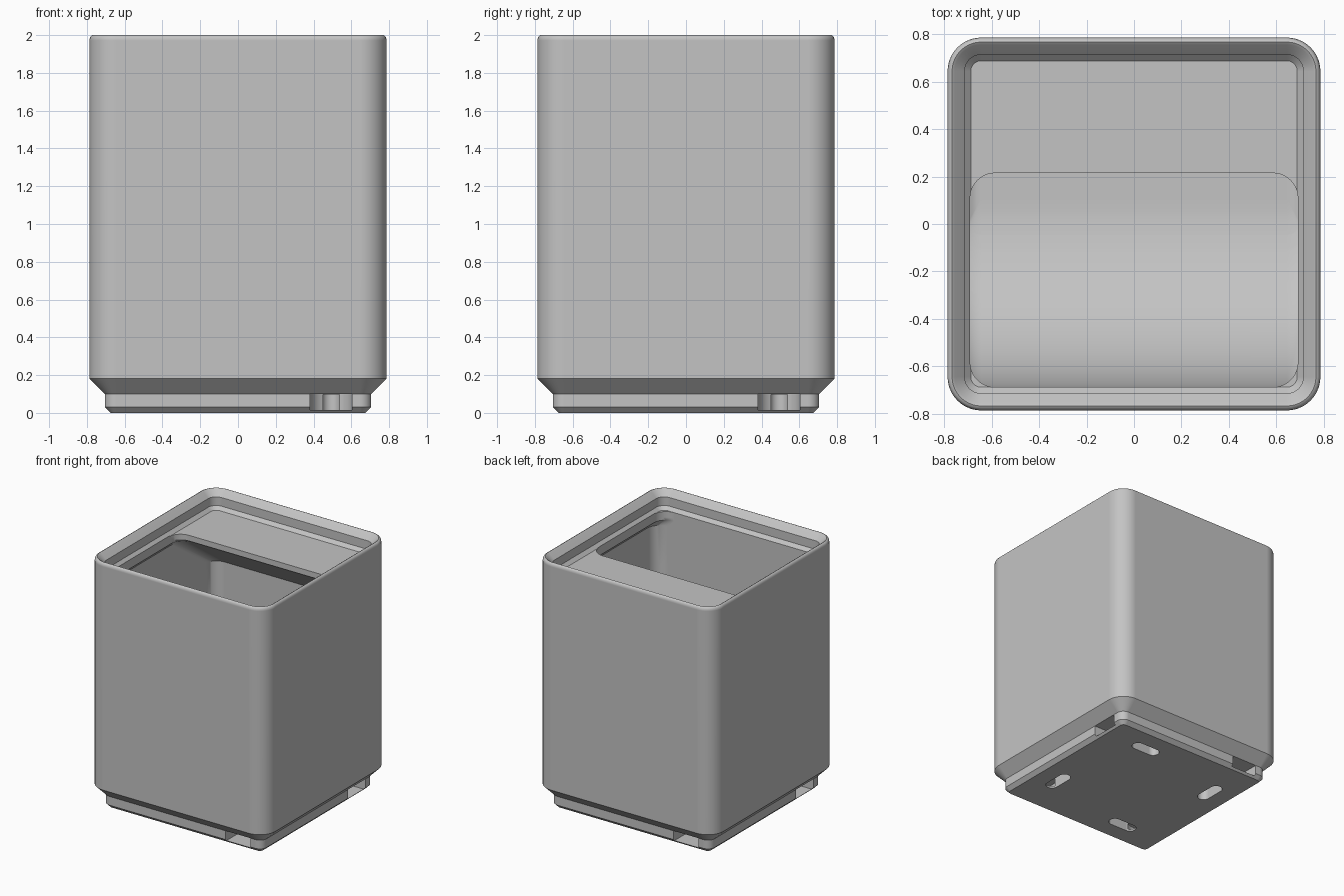
import bpy, bmesh, math

old = bpy.data.objects.get("Cube")
if old:
    bpy.data.objects.remove(old, do_unlink=True)

grey = bpy.data.materials.new("light_grey")
grey.use_nodes = True
colour = (0.55, 0.55, 0.55, 1)
grey.diffuse_color = colour
grey.node_tree.nodes["Principled BSDF"].inputs["Base Color"].default_value = colour


def outline(x0, x1, y0, y1, r, steps=10):
    """Rounded rectangle, counter-clockwise."""
    r = max(r, 0.004)
    corners = [(x1 - r, y1 - r), (x0 + r, y1 - r), (x0 + r, y0 + r), (x1 - r, y0 + r)]
    points = []
    for k, (cx, cy) in enumerate(corners):
        for i in range(steps + 1):
            a = math.pi / 2 * (k + i / steps)
            points.append((cx + r * math.cos(a), cy + r * math.sin(a)))
    return points


def loft(name, layers):
    """Closed solid through stacked rounded rectangles (x0, x1, y0, y1, r, z)."""
    bm = bmesh.new()
    rings = [[bm.verts.new((x, y, layer[5])) for x, y in outline(*layer[:5])]
             for layer in layers]
    n = len(rings[0])
    for low, high in zip(rings, rings[1:]):
        for i in range(n):
            j = (i + 1) % n
            bm.faces.new((low[i], low[j], high[j], high[i]))
    bm.faces.new(rings[0][::-1])
    bm.faces.new(rings[-1])
    bmesh.ops.recalc_face_normals(bm, faces=bm.faces)
    mesh = bpy.data.meshes.new(name)
    bm.to_mesh(mesh)
    bm.free()
    mesh.materials.append(grey)
    obj = bpy.data.objects.new(name, mesh)
    bpy.context.collection.objects.link(obj)
    return obj


def activate(obj):
    bpy.ops.object.select_all(action='DESELECT')
    obj.select_set(True)
    bpy.context.view_layer.objects.active = obj


def carve(target, cutter):
    activate(target)
    mod = target.modifiers.new("carve", 'BOOLEAN')
    mod.operation = 'DIFFERENCE'
    mod.solver = 'EXACT'
    mod.object = cutter
    bpy.ops.object.modifier_apply(modifier=mod.name)
    bpy.data.objects.remove(cutter, do_unlink=True)


# Outer shell: stepped foot, wall, rounded rim, then down the stacking lip to the shelf level
SHELF = 1.856
shell = [(0.675, 0.03, 0), (0.705, 0.06, 0.03), (0.705, 0.06, 0.1), (0.787, 0.142, 0.182),
         (0.787, 0.142, 1.972), (0.784, 0.139, 1.987), (0.777, 0.132, 1.996),
         (0.768, 0.123, 2.0), (0.757, 0.112, 1.993), (0.715, 0.07, 1.951),
         (0.715, 0.07, 1.882), (0.689, 0.044, SHELF)]
bin_body = loft("bin_body", [(-h, h, -h, h, r, z) for h, r, z in shell])

# Cavity: filleted floor, front scoop, overhanging back shelf, narrowing under the lip
FLOOR, WALL, NECK, FILLET, SCOOP = 0.265, 0.751, 0.692, 0.106, 0.795
TIP_Y, TIP_Z = 0.215, SHELF - 0.045
SLOPE = math.tan(math.radians(36))
slope_start = TIP_Z - (WALL - TIP_Y) * SLOPE
neck_z = 1.788


def floor_inset(z):
    d = max(0.0, FILLET - (z - FLOOR))
    return FILLET - math.sqrt(max(0.0, FILLET ** 2 - d ** 2))


def section(z):
    inset = floor_inset(z)
    x = min(WALL - inset, max(NECK, NECK + neck_z - z))
    d = max(0.0, SCOOP - (z - FLOOR))
    front = SCOOP - 0.689 - math.sqrt(max(0.0, SCOOP ** 2 - d ** 2))
    back = WALL - inset
    if z > slope_start:
        back = max(TIP_Y, WALL - (z - slope_start) / SLOPE)
    return (-x, x, front, back, FILLET - inset, z)


levels = {FLOOR, slope_start, neck_z - (WALL - NECK), neck_z, TIP_Z, SHELF + 0.03}
for i in range(1, 25):
    levels.add(FLOOR + SCOOP * (1 - math.cos(math.pi / 2 * i / 24)))
for i in range(1, 7):
    levels.add(FLOOR + FILLET * (1 - math.cos(math.pi / 2 * i / 6)))
cavity_levels = []
for z in sorted(levels):
    if not cavity_levels or z - cavity_levels[-1] > 0.0005:
        cavity_levels.append(z)
carve(bin_body, loft("cavity_cutter", [section(z) for z in cavity_levels]))

# Magnet pockets opening sideways, each with a push-out slot through the underside
C, R, W = 0.493, 0.111, 0.047
for k in range(4):
    pocket = loft("pocket_cutter", [(C - R, C + R, -1.0, R - C, R, z) for z in (0.016, 0.1)])
    slot = loft("slot_cutter", [(C - W, C + W, -0.42, -0.18, W, z) for z in (-0.05, 0.097)])
    for cutter in (pocket, slot):
        cutter.rotation_euler.z = k * math.pi / 2
        bpy.context.view_layer.update()
        carve(bin_body, cutter)

# Smooth rounded surfaces, crisp edges
activate(bin_body)
bpy.ops.object.shade_smooth_by_angle(angle=math.radians(30))
weighted = bin_body.modifiers.new("weighted_normals", 'WEIGHTED_NORMAL')
weighted.keep_sharp = True
